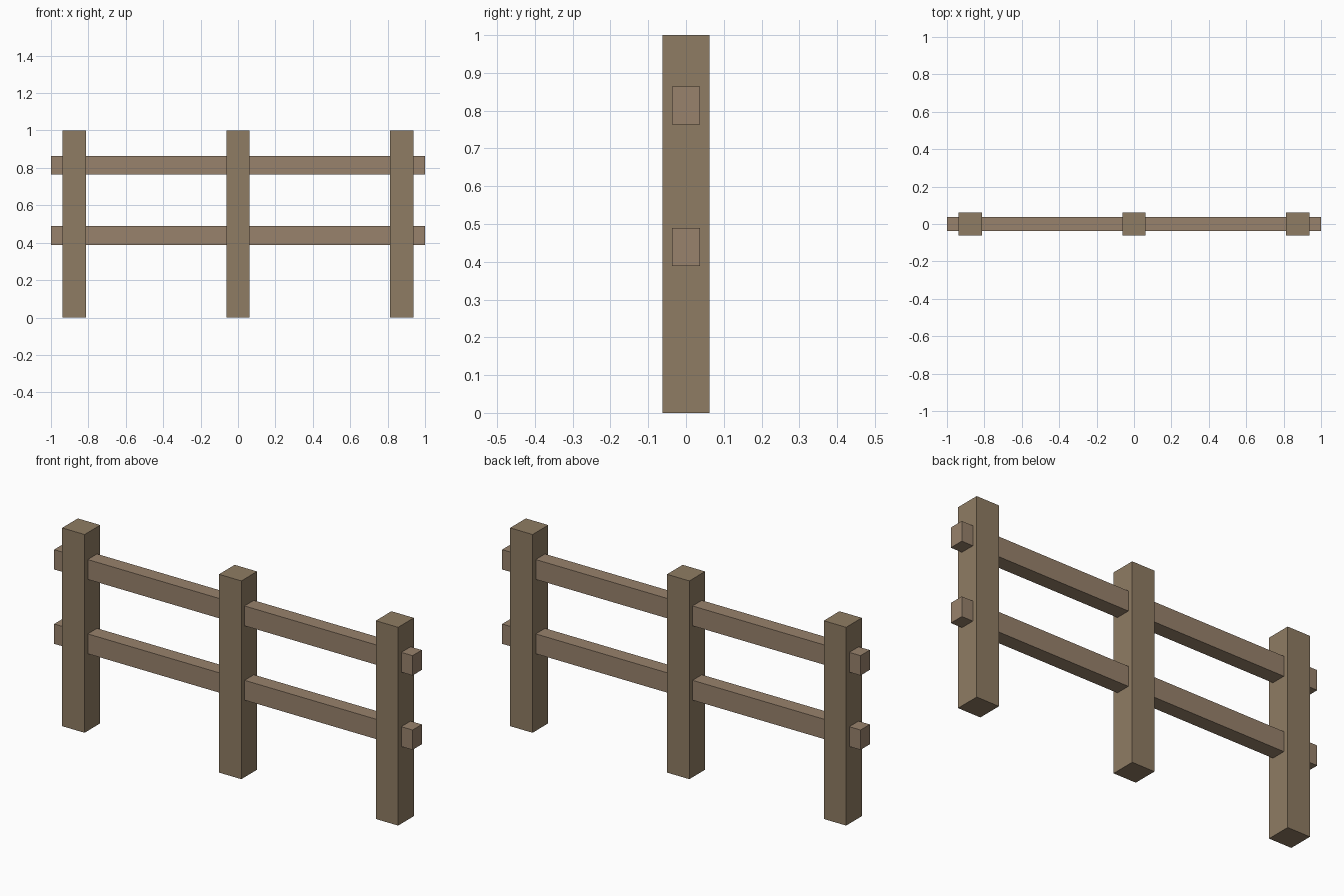
import bpy

if "Cube" in bpy.data.objects:
    bpy.data.objects.remove(bpy.data.objects["Cube"])


def material(name, color):
    mat = bpy.data.materials.new(name)
    mat.diffuse_color = color
    mat.use_nodes = True
    mat.node_tree.nodes["Principled BSDF"].inputs["Base Color"].default_value = mat.diffuse_color
    return mat


def box(name, center, size, mat):
    bpy.ops.mesh.primitive_cube_add(size=1, location=center)
    obj = bpy.context.object
    obj.name = name
    obj.scale = size
    bpy.ops.object.transform_apply(location=False, rotation=False, scale=True)
    obj.data.materials.append(mat)
    return obj


post_wood = material("post_wood", (0.275, 0.202, 0.125, 1))
rail_wood = material("rail_wood", (0.314, 0.223, 0.150, 1))

# Three square upright posts
for side, x in (("left", -0.875), ("middle", 0), ("right", 0.875)):
    box(f"{side}_post", (x, 0, 0.5), (0.125, 0.125, 1), post_wood)

# Two rails running through the posts
for level, z in (("lower", 0.439), ("upper", 0.814)):
    box(f"{level}_rail", (0, 0, z), (2, 0.074, 0.1), rail_wood)
